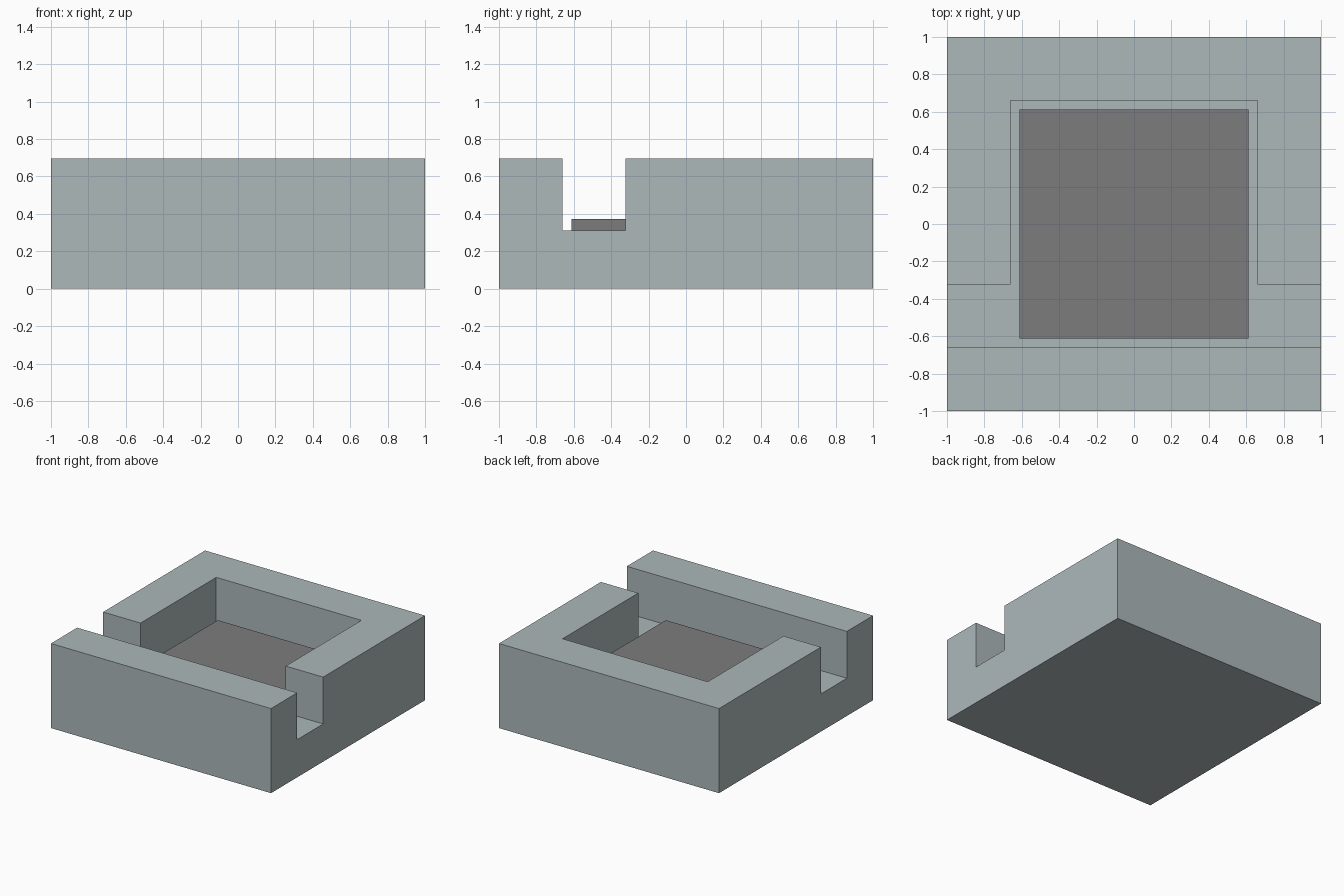
import bpy
import bmesh

if "Cube" in bpy.data.objects:
    bpy.data.objects.remove(bpy.data.objects["Cube"])


def material(name, rgb):
    m = bpy.data.materials.new(name)
    m.diffuse_color = (*rgb, 1.0)
    m.use_nodes = True
    m.node_tree.nodes["Principled BSDF"].inputs["Base Color"].default_value = m.diffuse_color
    return m


def prism(name, outline, z0, z1, mat):
    """Extrude a counter-clockwise xy outline from z0 to z1."""
    bm = bmesh.new()
    base = bm.faces.new([bm.verts.new((x, y, z0)) for x, y in outline])
    top = bmesh.ops.extrude_face_region(bm, geom=[base], use_keep_orig=True)["geom"]
    bmesh.ops.translate(bm, vec=(0, 0, z1 - z0),
                        verts=[v for v in top if isinstance(v, bmesh.types.BMVert)])
    bmesh.ops.recalc_face_normals(bm, faces=bm.faces)
    mesh = bpy.data.meshes.new(name)
    bm.to_mesh(mesh)
    bm.free()
    mesh.materials.append(mat)
    obj = bpy.data.objects.new(name, mesh)
    bpy.context.collection.objects.link(obj)
    return obj


def square(r):
    return [(-r, -r), (r, -r), (r, r), (-r, r)]


body_mat = material("pale blue grey", (0.418, 0.479, 0.491))
plate_mat = material("dark grey", (0.202, 0.202, 0.205))

HEIGHT, FLOOR, INNER, SLOT = 0.695, 0.31, 0.66, -0.323

# Solid block
block = prism("block", square(1.0), 0.0, HEIGHT, body_mat)

# Recess with a slot running out through both sides, as one T-shaped cutter
right = [(1.2, -INNER), (1.2, SLOT), (INNER, SLOT), (INNER, INNER)]
left = [(-x, y) for x, y in reversed(right)]
cutter = prism("recess_cutter", right + left, FLOOR, HEIGHT + 0.2, body_mat)
cutter.hide_render = True
cutter.hide_viewport = True
cutter.display_type = 'WIRE'

cut = block.modifiers.new("recess", 'BOOLEAN')
cut.operation = 'DIFFERENCE'
cut.solver = 'EXACT'
cut.object = cutter

# Dark plate lying in the recess
prism("recess_plate", square(0.613), FLOOR, 0.374, plate_mat)
